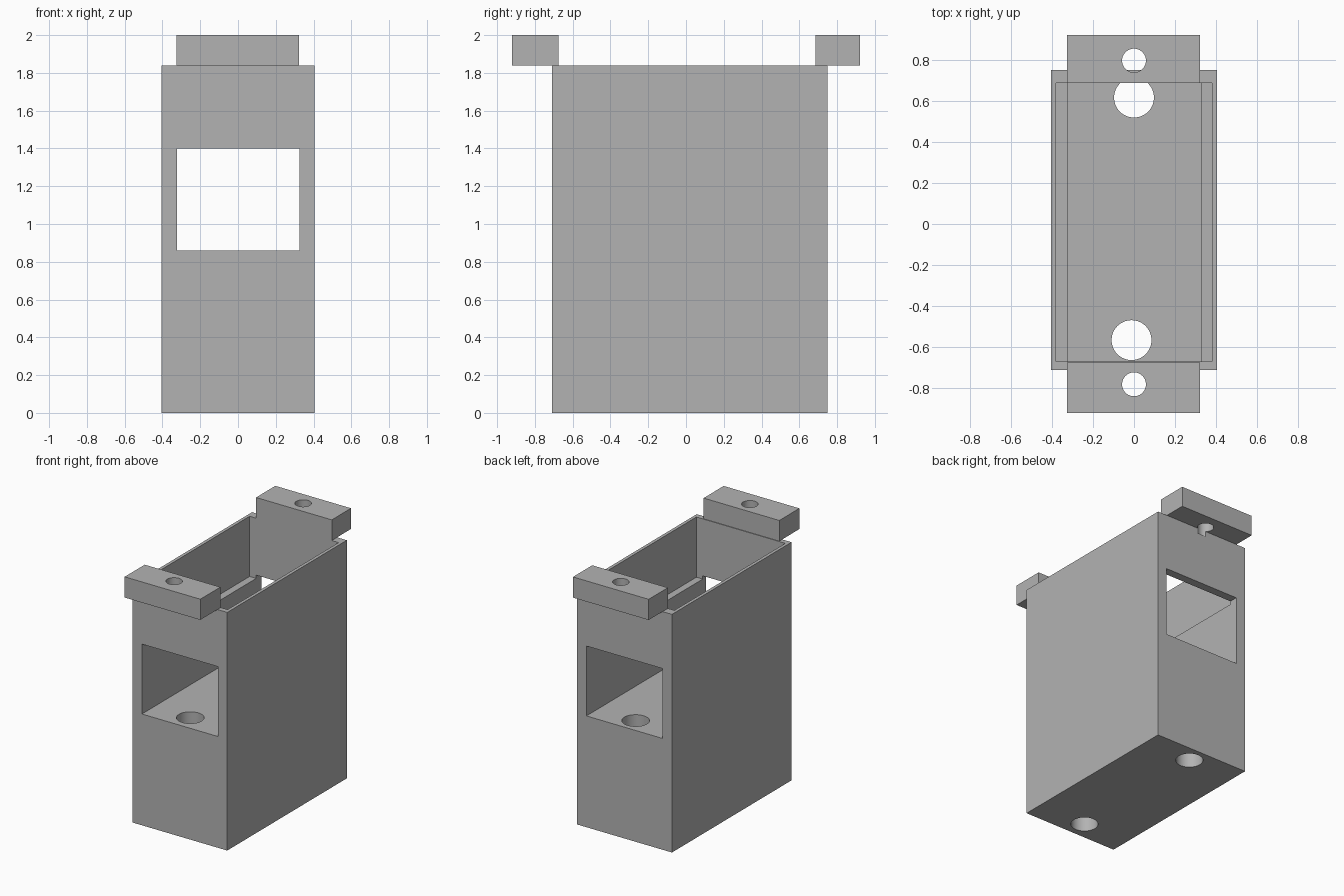
import bpy
from mathutils import Vector

cube = bpy.data.objects.get("Cube")
if cube:
    bpy.data.objects.remove(cube, do_unlink=True)

grey = bpy.data.materials.new("plain grey")
grey.use_nodes = True
colour = (0.45, 0.45, 0.45, 1)
grey.diffuse_color = colour
grey.node_tree.nodes["Principled BSDF"].inputs["Base Color"].default_value = colour


def box(name, low, high):
    """Axis-aligned block between two corners."""
    low, high = Vector(low), Vector(high)
    bpy.ops.mesh.primitive_cube_add(size=1, location=(low + high) / 2)
    ob = bpy.context.object
    ob.name = name
    ob.scale = high - low
    bpy.ops.object.transform_apply(location=True, rotation=False, scale=True)
    ob.data.materials.append(grey)
    return ob


def drill(name, x, y, radius, bottom, top):
    """Upright cylinder used as a cutter."""
    bpy.ops.mesh.primitive_cylinder_add(
        vertices=64, radius=radius, depth=top - bottom,
        location=(x, y, (top + bottom) / 2))
    ob = bpy.context.object
    ob.name = name
    ob.data.materials.append(grey)
    return ob


def cut(target, cutter):
    cutter.hide_render = True
    mod = target.modifiers.new("cut", 'BOOLEAN')
    mod.operation = 'DIFFERENCE'
    mod.solver = 'EXACT'
    mod.object = cutter
    bpy.context.view_layer.objects.active = target
    bpy.ops.object.modifier_apply(modifier=mod.name)
    bpy.data.objects.remove(cutter, do_unlink=True)


# Tall housing with a wide open top and a window running front to back
housing = box("housing", (-0.405, -0.71, 0), (0.405, 0.75, 1.84))
cut(housing, box("top_opening", (-0.38, -0.67, 1.375), (0.38, 0.685, 2.1)))
cut(housing, box("window_passage", (-0.324, -1, 0.86), (0.326, 1, 1.4)))

# Cable holes through the thick base
cut(housing, drill("front_cable_hole", -0.012, -0.565, 0.097, -0.1, 1.0))
cut(housing, drill("back_cable_hole", 0, 0.615, 0.097, -0.1, 1.0))

# Mounting tabs on the rims, each with a screw hole
tabs = []
for side, near, far, hole in (("front", -0.92, -0.675, -0.78),
                              ("back", 0.685, 0.92, 0.795)):
    tab = box(side + "_mounting_tab", (-0.325, near, 1.84), (0.322, far, 2))
    cut(tab, drill("screw_hole", 0, hole, 0.058, 1.75, 2.1))
    tabs.append(tab)

# The back screw hole nicks the outside of the wall below it
cut(housing, drill("wall_nick", 0, 0.795, 0.058, 1.8, 2.1))

# Smooth hole walls, crisp block edges
bpy.ops.object.select_all(action='DESELECT')
for ob in [housing] + tabs:
    ob.select_set(True)
bpy.context.view_layer.objects.active = housing
bpy.ops.object.shade_smooth_by_angle()
